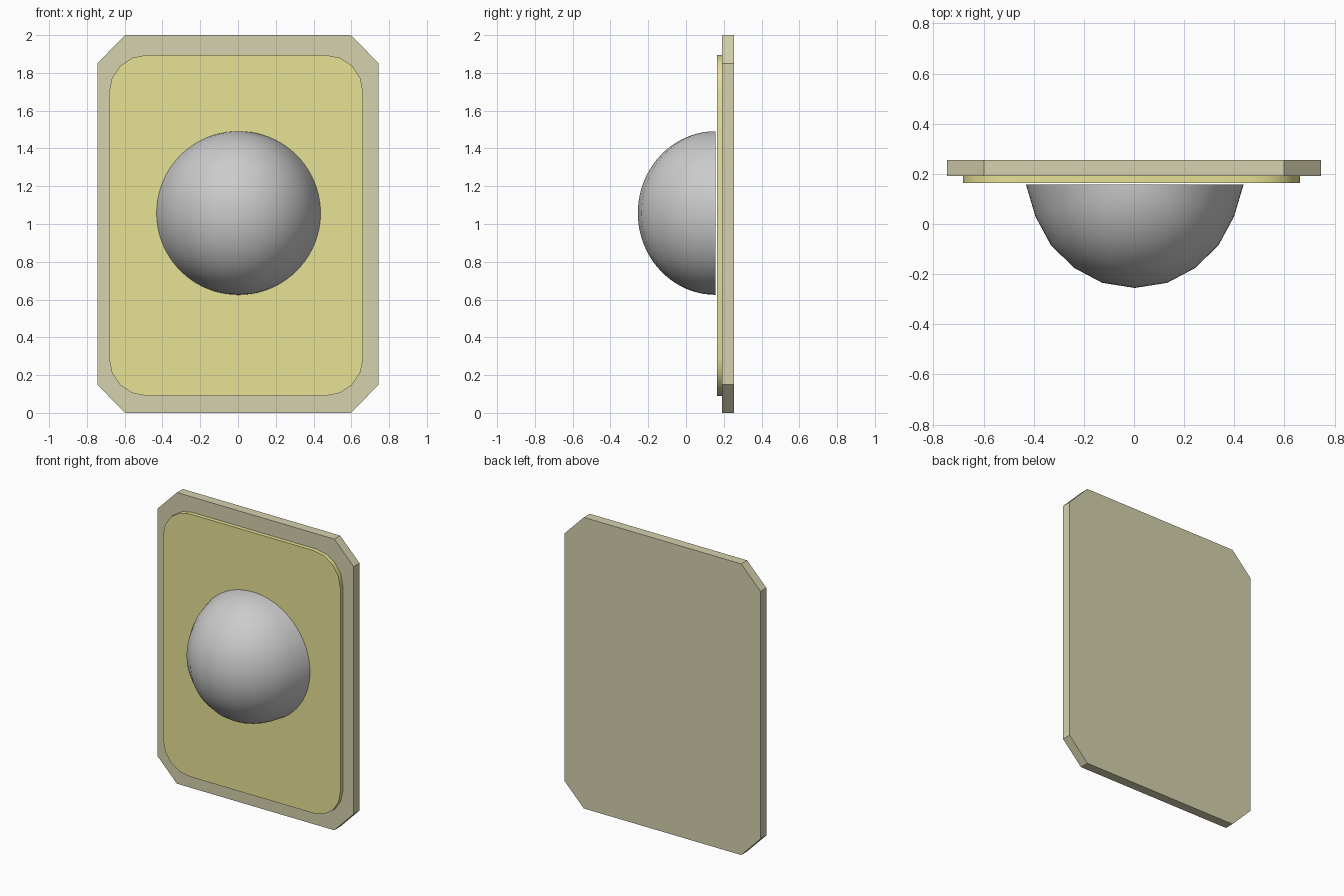
import bpy
from math import sin, cos, pi

if "Cube" in bpy.data.objects:
    bpy.data.objects.remove(bpy.data.objects["Cube"])


def make_object(name, verts, faces, color=None, smooth=None):
    mesh = bpy.data.meshes.new(name)
    mesh.from_pydata(verts, [], faces)
    mesh.update()
    obj = bpy.data.objects.new(name, mesh)
    bpy.context.collection.objects.link(obj)
    if color:
        mat = bpy.data.materials.new(name + "_material")
        mat.diffuse_color = (*color, 1)
        mat.use_nodes = True
        mat.node_tree.nodes["Principled BSDF"].inputs["Base Color"].default_value = mat.diffuse_color
        mesh.materials.append(mat)
    if smooth:
        bpy.ops.object.select_all(action='DESELECT')
        bpy.context.view_layer.objects.active = obj
        obj.select_set(True)
        bpy.ops.object.shade_smooth_by_angle(angle=smooth)
    return obj


def corner_outline(x0, x1, z0, z1, rx, rz, segments):
    """Rectangle in the xz plane with rounded (or chamfered) corners."""
    points = []
    centres = [(x1 - rx, z1 - rz), (x0 + rx, z1 - rz),
               (x0 + rx, z0 + rz), (x1 - rx, z0 + rz)]
    for q, (cx, cz) in enumerate(centres):
        for i in range(segments + 1):
            a = (q + i / segments) * pi / 2
            points.append((cx + rx * cos(a), cz + rz * sin(a)))
    return points


def slab(name, outline, y0, y1, color, smooth=None):
    n = len(outline)
    verts = [(x, y, z) for y in (y0, y1) for x, z in outline]
    faces = [tuple(range(n)), tuple(range(2 * n - 1, n - 1, -1))]
    faces += [(i, i + n, (i + 1) % n + n, (i + 1) % n) for i in range(n)]
    return make_object(name, verts, faces, color, smooth)


# Backing plate with chamfered corners
slab("back_plate", corner_outline(-0.745, 0.745, 0, 2, 0.147, 0.15, 1),
     0.191, 0.255, (0.67, 0.64, 0.42))

# Thin raised panel with rounded corners
slab("front_panel", corner_outline(-0.683, 0.663, 0.09, 1.895, 0.2, 0.2, 4),
     0.163, 0.191, (0.80, 0.76, 0.30), 0.6)

# Half dome: coarse around the vertical axis, fine from pole to pole
half = [(0.129, 0.951), (0.24, 0.809), (0.334, 0.588), (0.396, 0.309), (0.434, 0)]
profile = [(-x, d) for x, d in reversed(half)] + [(0, 1)] + half
centre_x, centre_z, rim_y, depth, radius = 0.003, 1.058, 0.157, 0.412, 0.433
rings, m = 40, len(profile)
verts = [(centre_x, rim_y, centre_z - radius)]
for r in range(1, rings):
    lat = -pi / 2 + pi * r / rings
    verts += [(centre_x + x * cos(lat), rim_y - depth * d * cos(lat),
               centre_z + radius * sin(lat)) for x, d in profile]
top = len(verts)
verts.append((centre_x, rim_y, centre_z + radius))
faces = []
for j in range(m - 1):
    faces.append((0, 2 + j, 1 + j))
    for r in range(rings - 2):
        a = 1 + r * m + j
        faces.append((a, a + 1, a + m + 1, a + m))
    last = 1 + (rings - 2) * m + j
    faces.append((last, last + 1, top))
make_object("dome", verts, faces, None, 0.7)
